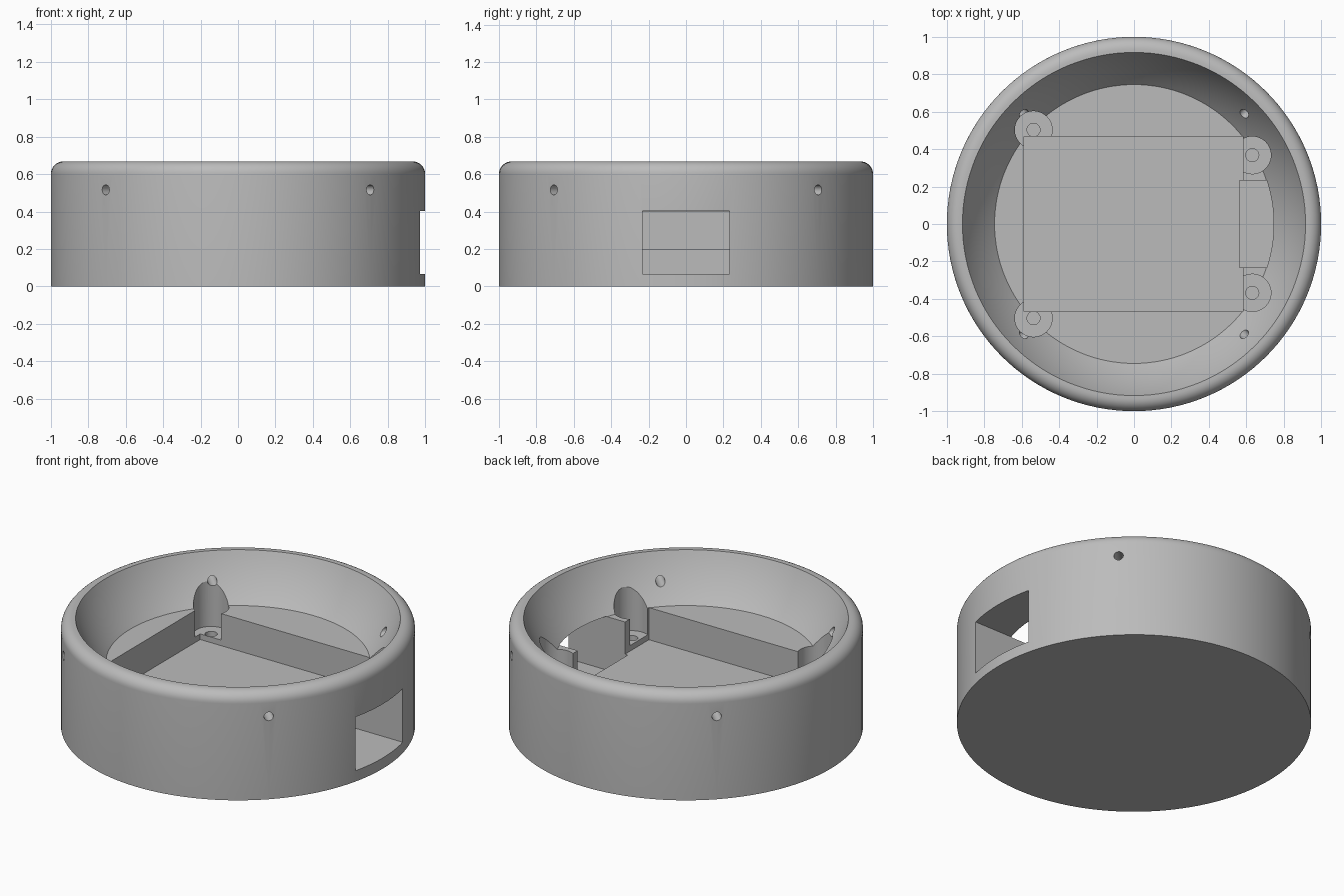
import bpy, bmesh, math
from mathutils import Matrix, Vector

cube = bpy.data.objects.get("Cube")
if cube:
    bpy.data.objects.remove(cube, do_unlink=True)

HEIGHT = 0.668      # overall height
FLOOR = 0.4         # flat floor of the bowl
BOWL_Z = 1.067      # centre of the unit sphere that hollows the bowl
FILLET = 0.067      # rounding of the outer rim

grey = bpy.data.materials.new("plain grey")
grey.use_nodes = True
colour = (0.5, 0.5, 0.5, 1)
grey.diffuse_color = colour
grey.node_tree.nodes["Principled BSDF"].inputs["Base Color"].default_value = colour


def make_object(name, bm):
    bmesh.ops.recalc_face_normals(bm, faces=bm.faces)
    mesh = bpy.data.meshes.new(name)
    bm.to_mesh(mesh)
    bm.free()
    obj = bpy.data.objects.new(name, mesh)
    bpy.context.collection.objects.link(obj)
    return obj


def lathe(name, profile, steps):
    bm = bmesh.new()
    verts = [bm.verts.new((r, 0, z)) for r, z in profile]
    edges = [bm.edges.new(pair) for pair in zip(verts, verts[1:])]
    bmesh.ops.spin(bm, geom=verts + edges, axis=(0, 0, 1), cent=(0, 0, 0),
                   steps=steps, angle=math.tau, use_duplicate=False)
    bmesh.ops.remove_doubles(bm, verts=bm.verts, dist=1e-5)
    return make_object(name, bm)


def box(name, low, high):
    low, high = Vector(low), Vector(high)
    bm = bmesh.new()
    bmesh.ops.create_cube(bm, size=1, matrix=Matrix.Translation((low + high) / 2)
                          @ Matrix.Diagonal((*(high - low), 1)))
    return make_object(name, bm)


def rod(name, start, end, radius, sides):
    start, end = Vector(start), Vector(end)
    axis = end - start
    turn = axis.to_track_quat("Z", "Y").to_matrix().to_4x4()
    bm = bmesh.new()
    bmesh.ops.create_cone(bm, cap_ends=True, segments=sides, radius1=radius,
                          radius2=radius, depth=axis.length,
                          matrix=Matrix.Translation((start + end) / 2) @ turn)
    return make_object(name, bm)


def cut(target, cutter):
    cutter.hide_render = True
    mod = target.modifiers.new("cut", "BOOLEAN")
    mod.operation = "DIFFERENCE"
    mod.solver = "EXACT"
    mod.object = cutter
    bpy.context.view_layer.objects.active = target
    bpy.ops.object.modifier_apply(modifier=mod.name)
    bpy.data.objects.remove(cutter, do_unlink=True)


# Round housing: straight outside, rounded rim, spherical bowl, flat floor
profile = [(0, 0), (1, 0)]
for i in range(9):
    a = i / 8 * math.pi / 2
    profile.append((1 - FILLET + FILLET * math.cos(a), HEIGHT - FILLET + FILLET * math.sin(a)))
for i in range(13):
    z = HEIGHT + (FLOOR - HEIGHT) * i / 12
    profile.append((math.sqrt(1 - (z - BOWL_Z) ** 2), z))
profile.append((0, FLOOR))
housing = lathe("round_housing", profile, 128)

# Rectangular pocket in the floor
cut(housing, box("pocket_cutter", (-0.588, -0.468, 0.2), (0.583, 0.468, 0.8)))

# Window in the left side wall
cut(housing, box("window_cutter", (0.563, -0.233, 0.067), (1.2, 0.233, 0.402)))

# Four screw seats at the pocket corners, each with a pilot hole
for x, y in ((-0.537, 0.503), (0.632, 0.368)):
    for side in (-1, 1):
        cut(housing, rod("seat_cutter", (x, side * y, 0.235), (x, side * y, 0.8), 0.1, 48))
        cut(housing, rod("pilot_cutter", (x, side * y, 0.1), (x, side * y, 0.3), 0.035, 24))

# Four radial screw holes through the wall
for i in range(4):
    a = math.radians(45 + 90 * i)
    d = Vector((math.cos(a), math.sin(a), 0))
    up = Vector((0, 0, 0.516))
    cut(housing, rod("wall_hole_cutter", d * 0.78 + up, d * 1.1 + up, 0.027, 24))

housing.data.materials.clear()
housing.data.materials.append(grey)
for face in housing.data.polygons:
    face.material_index = 0

bpy.ops.object.select_all(action="DESELECT")
housing.select_set(True)
bpy.context.view_layer.objects.active = housing
bpy.ops.object.shade_smooth_by_angle(angle=math.radians(30))
